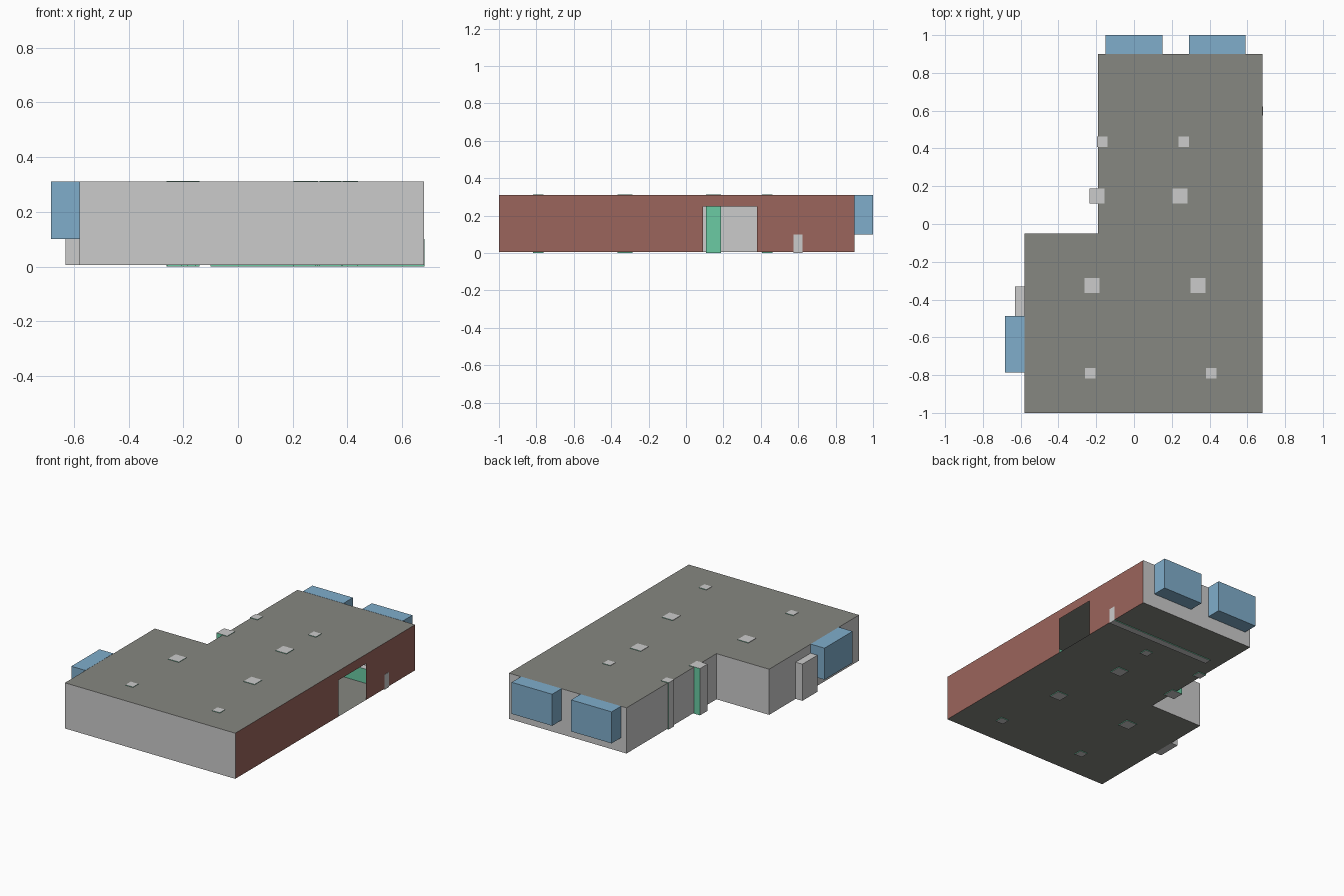
import bpy, bmesh

if "Cube" in bpy.data.objects:
    bpy.data.objects.remove(bpy.data.objects["Cube"])


def material(name, rgb):
    m = bpy.data.materials.new(name)
    m.diffuse_color = (*rgb, 1)
    m.use_nodes = True
    m.node_tree.nodes["Principled BSDF"].inputs["Base Color"].default_value = m.diffuse_color
    return m


PALE = material("pale_grey", (0.6, 0.6, 0.6))
SLATE = material("slate_grey", (0.24, 0.242, 0.22))
BRICK = material("brick_red", (0.33, 0.13, 0.107))
BLUE = material("window_blue", (0.215, 0.42, 0.6))
GREEN = material("mint_green", (0.145, 0.6, 0.37))

FLOOR, ROOF = 0.005, 0.31


def finish(name, bm, mats):
    mesh = bpy.data.meshes.new(name)
    bm.to_mesh(mesh)
    bm.free()
    for m in mats:
        mesh.materials.append(m)
    ob = bpy.data.objects.new(name, mesh)
    bpy.context.collection.objects.link(ob)
    return ob


def box(name, x0, x1, y0, y1, z0, z1, mats, rule=None):
    """Box between limits; rule(normal) picks the material slot of each face."""
    bm = bmesh.new()
    bmesh.ops.create_cube(bm, size=1)
    for v in bm.verts:
        v.co.x = x1 if v.co.x > 0 else x0
        v.co.y = y1 if v.co.y > 0 else y0
        v.co.z = z1 if v.co.z > 0 else z0
    bm.normal_update()
    if rule:
        for f in bm.faces:
            f.material_index = rule(f.normal)
    return finish(name, bm, mats)


def polygon(name, points, mat):
    bm = bmesh.new()
    bm.faces.new([bm.verts.new(p) for p in points])
    return finish(name, bm, [mat])


# L-shaped outline, anticlockwise
outline = [(-0.58, -1), (0.68, -1), (0.68, 0.9), (-0.19, 0.9), (-0.19, -0.05), (-0.58, -0.05)]

# Roof and floor sheets
polygon("roof", [(x, y, ROOF) for x, y in outline], SLATE)
polygon("floor", [(x, y, FLOOR) for x, y in reversed(outline)], SLATE)


# Thin outer walls
def wall(name, a, b, mat, z0=FLOOR, z1=ROOF):
    polygon(name, [(*a, z0), (*b, z0), (*b, z1), (*a, z1)], mat)


for i, a in enumerate(outline):
    if i != 1:
        wall(f"wall_{i}", a, outline[(i + 1) % len(outline)], PALE)

# Brick wall on the right with a wide open doorway
wall("brick_wall_front", (0.68, -1), (0.68, 0.09), BRICK)
wall("brick_wall_back", (0.68, 0.38), (0.68, 0.9), BRICK)
wall("brick_wall_lintel", (0.68, 0.09), (0.68, 0.38), BRICK, z0=0.248)

# Columns poking just through roof and floor
columns = [(-0.168, 0.435, 0.028), (0.264, 0.435, 0.028),
           (-0.195, 0.148, 0.04), (0.243, 0.148, 0.04),
           (-0.222, -0.325, 0.04), (0.338, -0.325, 0.04),
           (-0.232, -0.79, 0.028), (0.41, -0.79, 0.028)]
for i, (x, y, r) in enumerate(columns):
    box(f"column_{i}", x - r, x + r, y - r, y + r, 0, 0.313, [PALE, GREEN],
        lambda n: int(abs(n.y) > 0.5 or n.x > 0.5))

# Low partition inside, its end showing in the brick wall
box("low_partition", -0.1, 0.682, 0.575, 0.622, 0, 0.1, [PALE, GREEN],
    lambda n: int(abs(n.y) > 0.5))

# Blue bay windows on the back and left
for i, x in enumerate((-0.15, 0.29)):
    box(f"back_bay_{i}", x, x + 0.3, 0.9, 1.0, 0.1, 0.311, [BLUE])
box("left_bay", -0.683, -0.58, -0.785, -0.488, 0.1, 0.311, [BLUE])

# Entrance box beside the left bay
box("entrance_box", -0.63, -0.58, -0.488, -0.33, FLOOR, 0.25, [PALE])
